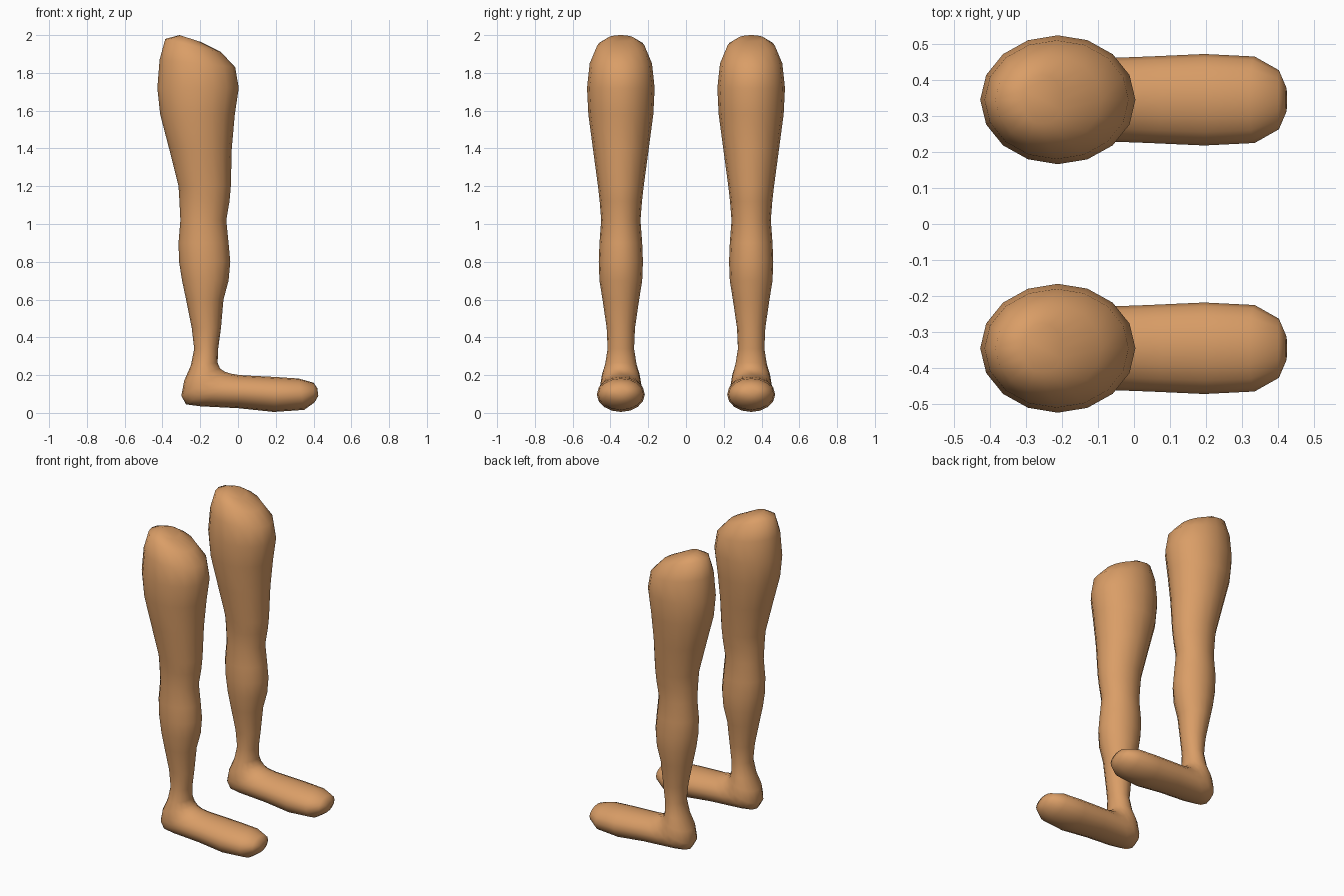
import bpy
import bmesh
from math import cos, sin, tau
from mathutils import Vector

SIDES = 16
LEG_SPACING = 0.69

default_cube = bpy.data.objects.get("Cube")
if default_cube:
    bpy.data.objects.remove(default_cube, do_unlink=True)

# Skin colour
skin = bpy.data.materials.new("tan skin")
skin.use_nodes = True
skin_colour = (0.70, 0.34, 0.135, 1)
skin.diffuse_color = skin_colour
skin.node_tree.nodes["Principled BSDF"].inputs["Base Color"].default_value = skin_colour

# Rounded, sloping top of the thigh: back x, back z, front x, front z, half width
thigh_top = [
    (-.31, 2, -.2, 1.965, .07),
    (-.385, 1.98, -.09, 1.91, .125),
    (-.415, 1.87, -.015, 1.83, .165),
]

# Level sections from thigh to ankle: height, back x, front x, half width
shaft = [
    (1.72, -.427, .004, .179),
    (1.58, -.412, -.017, .172),
    (1.4, -.365, -.033, .148),
    (1.2, -.315, -.038, .121),
    (1.12, -.31, -.045, .112),
    (1.02, -.305, -.062, .104),
    (.9, -.315, -.05, .113),
    (.8, -.312, -.041, .117),
    (.7, -.296, -.05, .113),
    (.6, -.275, -.077, .097),
    (.45, -.245, -.09, .075),
    (.34, -.232, -.105, .07),
]

# Sections that fan around the heel and run forward to the toes
foot = [
    (-.25, .25, -.108, .265, .083),
    (-.285, .17, -.095, .235, .1),
    (-.3, .09, -.07, .218, .108),
    (-.275, .045, -.04, .208, .112),
    (-.2, .035, .01, .2, .115),
    (0, .025, .08, .196, .12),
    (.19, .005, .2, .19, .127),
    (.35, .016, .32, .182, .12),
    (.405, .055, .4, .16, .082),
    (.425, .09, .42, .13, .035),
]


def add_ring(bm, back_x, back_z, front_x, front_z, half_width):
    """Add an oval spanning a back point and a front point."""
    back = Vector((back_x, 0, back_z))
    front = Vector((front_x, 0, front_z))
    centre = (back + front) / 2
    reach = (front - back) / 2
    across = Vector((0, half_width, 0))
    angles = [tau * i / SIDES for i in range(SIDES)]
    return [bm.verts.new(centre + reach * cos(a) + across * sin(a)) for a in angles]


def build_leg_mesh():
    """Join all sections into one closed leg with a foot."""
    bm = bmesh.new()
    sections = thigh_top + [(b, z, f, z, w) for z, b, f, w in shaft] + foot
    rings = [add_ring(bm, *section) for section in sections]
    for upper, lower in zip(rings, rings[1:]):
        for i in range(SIDES):
            j = (i + 1) % SIDES
            bm.faces.new((upper[i], lower[i], lower[j], upper[j]))
    bm.faces.new(rings[0])
    bm.faces.new(reversed(rings[-1]))
    bmesh.ops.recalc_face_normals(bm, faces=bm.faces[:])
    for face in bm.faces:
        face.smooth = True
    mesh = bpy.data.meshes.new("leg")
    bm.to_mesh(mesh)
    bm.free()
    mesh.materials.append(skin)
    return mesh


# Two matching legs side by side
leg_mesh = build_leg_mesh()
for name, side in (("front_leg", -1), ("rear_leg", 1)):
    leg = bpy.data.objects.new(name, leg_mesh)
    leg.location.y = side * LEG_SPACING / 2
    bpy.context.collection.objects.link(leg)
